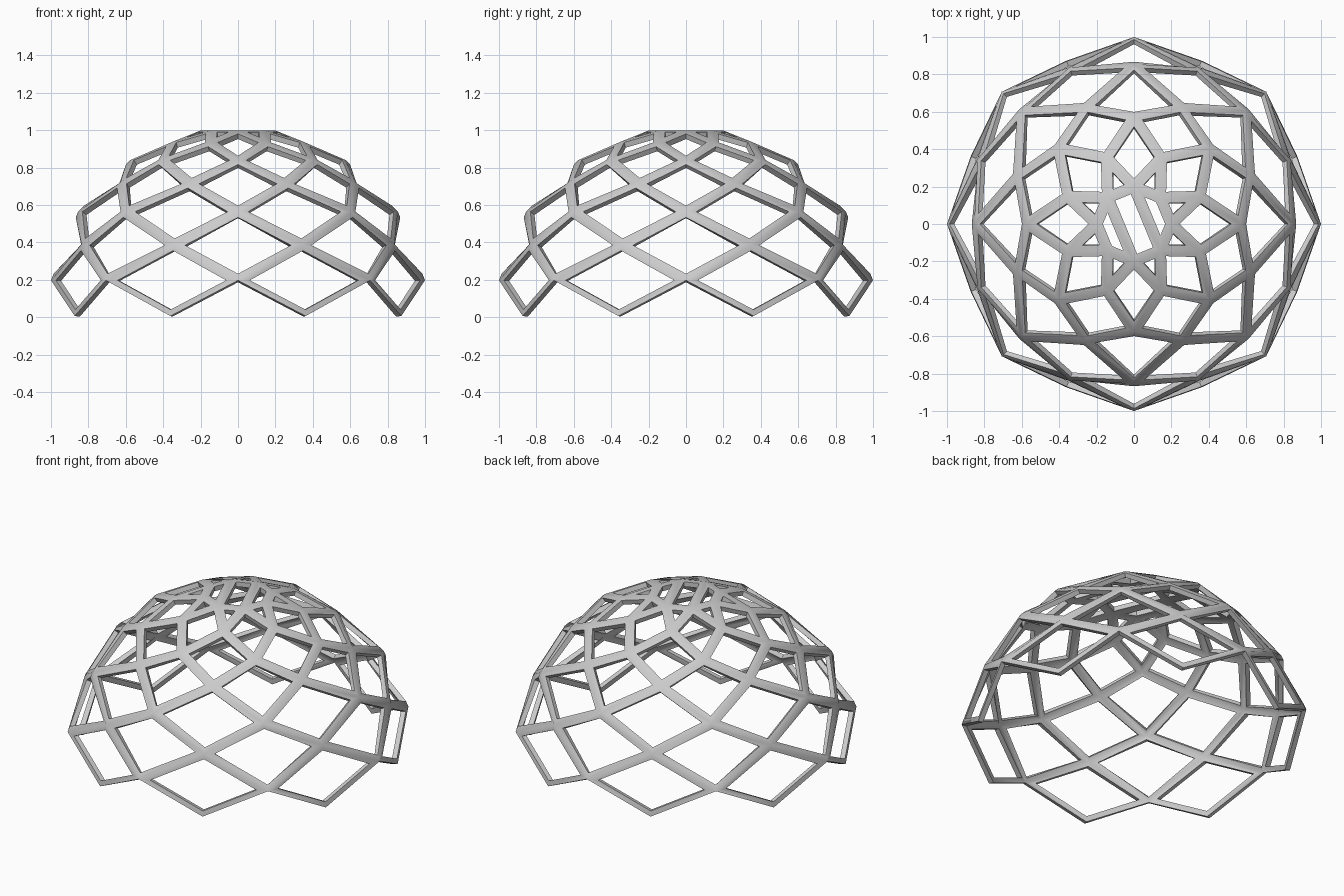
import bpy, bmesh
from math import sin, cos, radians

if "Cube" in bpy.data.objects:
    bpy.data.objects.remove(bpy.data.objects["Cube"])

# Staggered rings of eight points: (radius, height), top to bottom
rings = [(0.2, 0.998), (0.385, 0.935), (0.575, 0.84), (0.68, 0.72),
         (0.855, 0.565), (0.905, 0.39), (1.0, 0.197), (0.945, 0.006)]
N = 8
bm = bmesh.new()
V = []
for k, (r, z) in enumerate(rings):
    off = 22.5 * (k % 2)
    V.append([bm.verts.new((r * cos(radians(45 * i + off)),
                            r * sin(radians(45 * i + off)), z)) for i in range(N)])

# Crown: octagon split into three quads, with triangles around it
for q in ((2, 3, 6, 7), (3, 4, 5, 6), (7, 0, 1, 2)):
    bm.faces.new([V[0][i] for i in q])
for i in range(N):
    bm.faces.new((V[0][i], V[1][i], V[0][(i + 1) % N]))

# Diamond panels: each joins a point, two below it and one two rings down
for k in range(len(rings) - 2):
    for i in range(N):
        left, right = (i - 1, i) if k % 2 == 0 else (i, (i + 1) % N)
        bm.faces.new((V[k][i], V[k + 1][left], V[k + 2][i], V[k + 1][right]))
bmesh.ops.recalc_face_normals(bm, faces=bm.faces)
if sum(f.normal.dot(f.calc_center_median()) for f in bm.faces) < 0:
    bmesh.ops.reverse_faces(bm, faces=bm.faces)

# Cut an opening in every panel, leaving flat struts
panels = list(bm.faces)
bmesh.ops.inset_individual(bm, faces=panels, thickness=0.031, use_even_offset=True)
bmesh.ops.delete(bm, geom=panels, context='FACES')

me = bpy.data.meshes.new("lattice_dome")
bm.to_mesh(me)
bm.free()
dome = bpy.data.objects.new("lattice_dome", me)
bpy.context.collection.objects.link(dome)

# Give the struts thickness, inwards
s = dome.modifiers.new("thickness", 'SOLIDIFY')
s.thickness = 0.03
s.offset = -1
bpy.context.view_layer.objects.active = dome
dome.select_set(True)
bpy.ops.object.modifier_apply(modifier=s.name)
bpy.ops.object.shade_smooth_by_angle(angle=radians(40))
